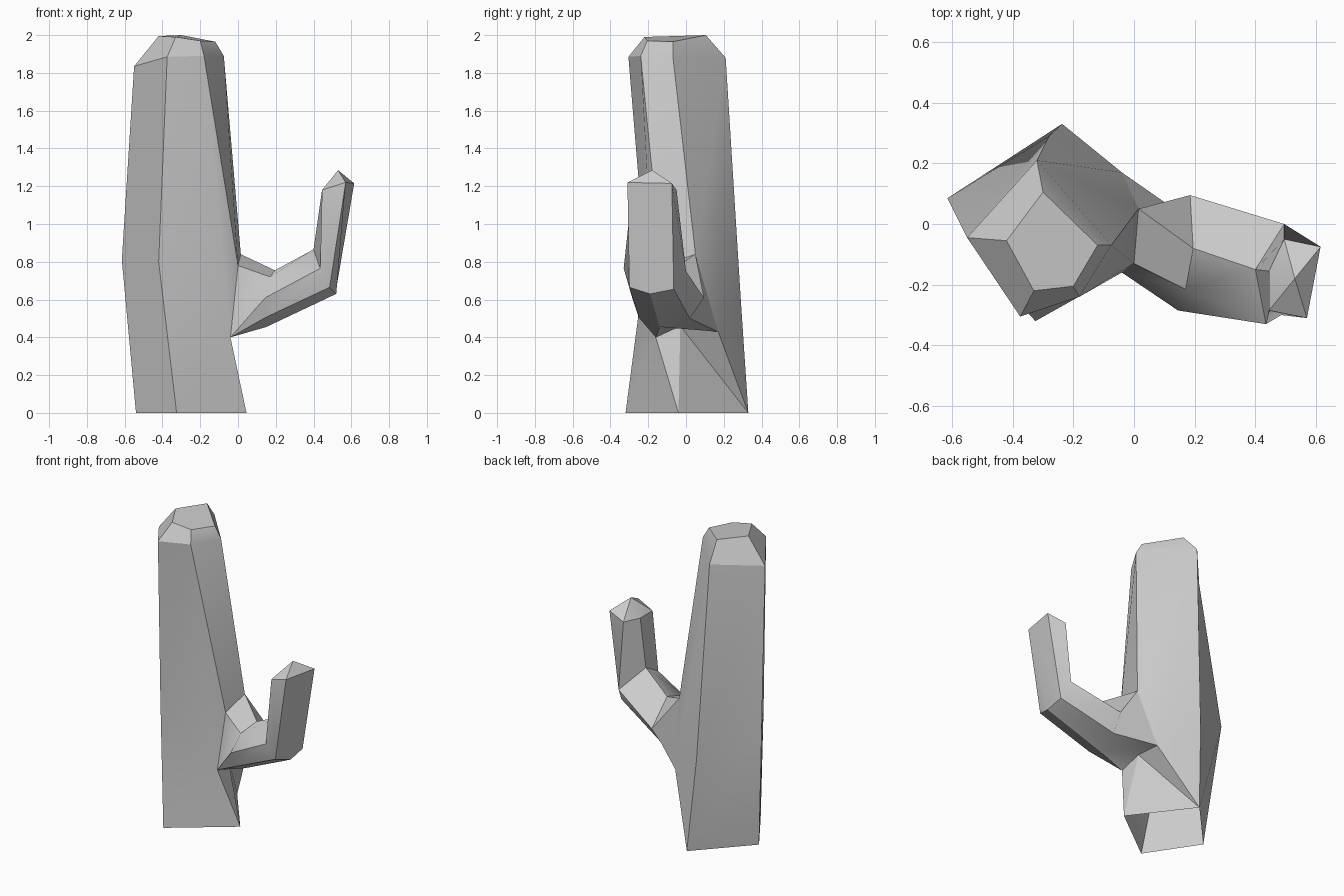
import bpy, bmesh, math

if "Cube" in bpy.data.objects:
    bpy.data.objects.remove(bpy.data.objects["Cube"])


def loft(name, *strips, cap=None):
    """Skin consecutive closed rings; repeated points collapse to triangles."""
    bm = bmesh.new()
    seen = {}

    def vert(p):
        if p not in seen:
            seen[p] = bm.verts.new(p)
        return seen[p]

    def face(points):
        vs = [vert(p) for p in dict.fromkeys(points)]
        if len(vs) > 2:
            bm.faces.new(vs)

    for rings in strips:
        for low, high in zip(rings, rings[1:]):
            n = len(low)
            for i in range(n):
                j = (i + 1) % n
                if len(high) == 1:
                    face([low[i], low[j], high[0]])
                else:
                    face([low[i], low[j], high[j], high[i]])
    if cap:
        face(cap)
    bmesh.ops.recalc_face_normals(bm, faces=bm.faces)
    me = bpy.data.meshes.new(name)
    bm.to_mesh(me)
    bm.free()
    ob = bpy.data.objects.new(name, me)
    bpy.context.collection.objects.link(ob)
    # Soften only the shallow folds
    bpy.ops.object.select_all(action='DESELECT')
    ob.select_set(True)
    bpy.context.view_layer.objects.active = ob
    bpy.ops.object.shade_smooth_by_angle(angle=math.radians(30))
    return ob


# Opening where the arm leaves the trunk
low_front, low_mid, low_back = (-.04, -.16, .40), (-.06, -.03, .46), (-.04, .17, .43)
up_front, up_back = (0, -.13, .78), (.015, .05, .84)

# Trunk: four-sided foot, bulging waist, five-sided shoulder and crown
b_left, b_front, b_right, b_back = (-.54, .005, 0), (-.325, -.32, 0), (.045, -.04, 0), (-.237, .33, 0)
w_left, w_front, w_back = (-.615, .085, .81), (-.42, -.215, .80), (-.28, .29, .60)
foot = [b_right, b_back, b_back, b_back, b_left, b_front, b_right]
waist = [low_mid, low_mid, low_back, w_back, w_left, w_front, low_front]
upper = [up_back, low_back, w_back, w_left, w_front, low_front, up_front]
s_right, s_back, s_left, s_front, s_fr = ((-.075, -.07, 1.89), (-.32, .21, 1.88),
    (-.55, -.045, 1.835), (-.375, -.305, 1.885), (-.18, -.24, 1.89))
shoulder_upper = [s_right, s_back, s_back, s_left, s_front, s_fr, s_fr]
shoulder = [s_right, s_back, s_left, s_front, s_fr]
crown = [(-.12, -.07, 1.965), (-.30, .105, 2.0), (-.42, -.055, 1.995),
         (-.33, -.22, 1.99), (-.20, -.205, 1.97)]
loft("cactus_trunk", [foot, waist], [upper, shoulder_upper], [shoulder, crown], cap=crown)

# Arm: root, first joint, elbow, raised end, pointed tip
root = [low_front, up_front, up_back, up_back, low_back, low_mid, low_front, low_front]
j_low = (.15, -.14, .455)
joint = [(.145, -.285, .61), (.17, -.215, .72), (.195, -.08, .755), (.185, .095, .61),
         (.175, .02, .50), j_low, j_low, (.145, -.25, .505)]
e_front, e_low = (.435, -.33, .765), (.52, -.19, .63)
elbow = [e_front, e_front, (.40, -.15, .865), (.495, 0, .75),
         (.52, -.065, .655), e_low, e_low, (.485, -.30, .665)]
t_in, t_out = (.445, -.285, 1.18), (.57, -.31, 1.22)
end = [t_in, t_in, (.445, -.155, 1.18), (.495, -.05, 1.18),
       (.615, -.075, 1.215), t_out, t_out, t_out]
loft("cactus_arm", [root, joint, elbow, end, [(.53, -.18, 1.285)]])
